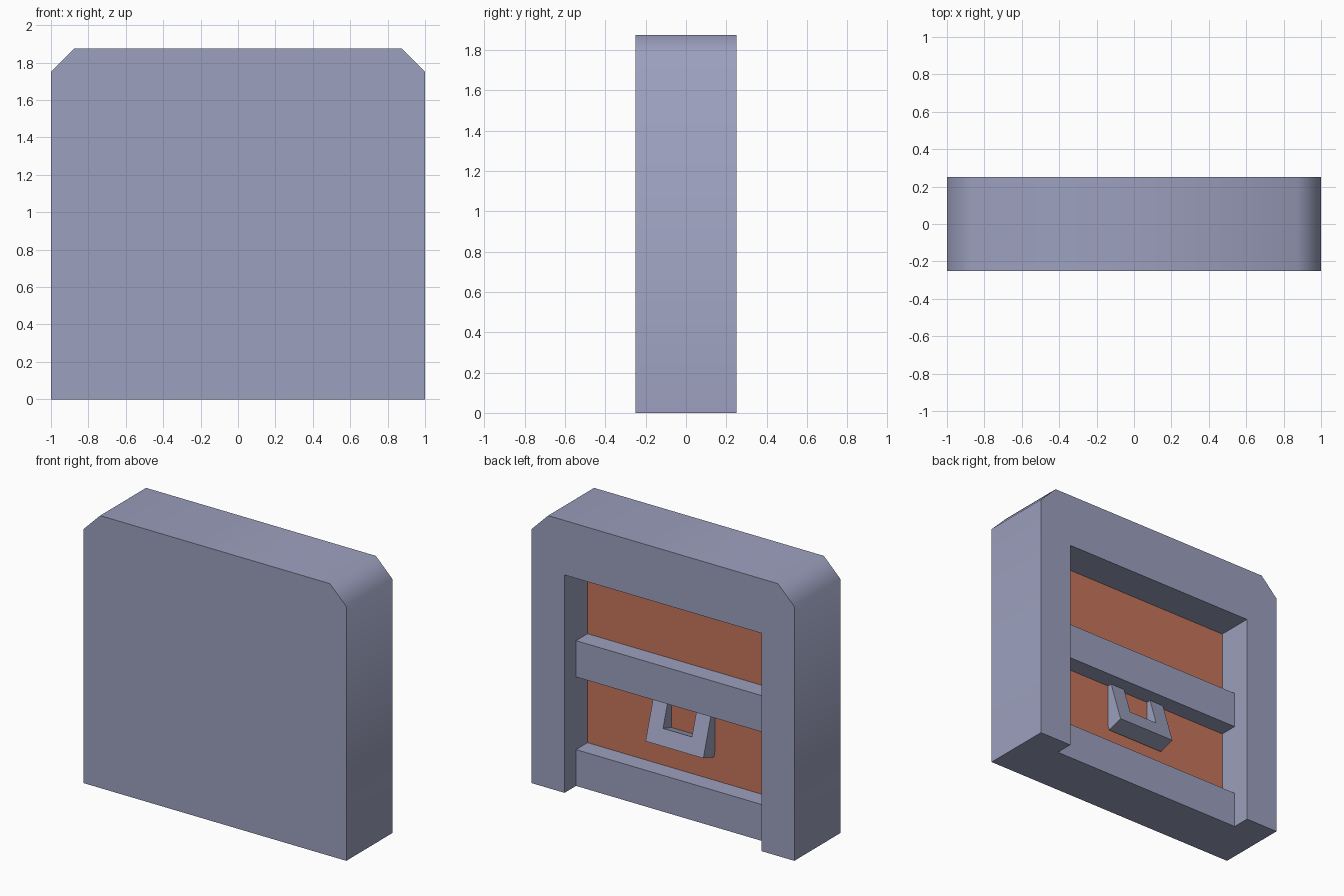
import bpy, bmesh, math
from mathutils import Matrix, Vector

if "Cube" in bpy.data.objects:
    bpy.data.objects.remove(bpy.data.objects["Cube"])


def material(name, rgb):
    m = bpy.data.materials.new(name)
    m.diffuse_color = (*rgb, 1.0)
    m.use_nodes = True
    m.node_tree.nodes["Principled BSDF"].inputs["Base Color"].default_value = m.diffuse_color
    return m


GREY = material("lavender grey", (0.33, 0.35, 0.51))
ORANGE = material("burnt orange", (0.57, 0.175, 0.10))


def finish(name, bm, *mats):
    bmesh.ops.recalc_face_normals(bm, faces=bm.faces)
    me = bpy.data.meshes.new(name)
    bm.to_mesh(me)
    bm.free()
    ob = bpy.data.objects.new(name, me)
    bpy.context.collection.objects.link(ob)
    for m in mats:
        me.materials.append(m)
    return ob


def prism(name, profile, y0, y1, matrix=Matrix()):
    """Extrude an (x, z) profile from y0 to y1, then place it."""
    bm = bmesh.new()
    face = bm.faces.new([bm.verts.new((x, y0, z)) for x, z in profile])
    new = bmesh.ops.extrude_face_region(bm, geom=[face])["geom"]
    bmesh.ops.translate(bm, vec=(0, y1 - y0, 0),
                        verts=[v for v in new if isinstance(v, bmesh.types.BMVert)])
    bmesh.ops.transform(bm, matrix=matrix, verts=bm.verts)
    return finish(name, bm, GREY)


# Body: chamfered slab with a recess in the back, open at the bottom
outer = [(1, 0), (1, 1.75), (0.875, 1.875), (-0.875, 1.875), (-1, 1.75), (-1, 0)]
inner = [(-0.75, 0), (-0.75, 1.5), (0.75, 1.5), (0.75, 0)]
bm = bmesh.new()
front, back, rim, deep = (
    [bm.verts.new((x, y, z)) for x, z in pts]
    for pts, y in ((outer, -0.25), (outer, 0.25), (inner, 0.25), (inner, 0.0)))
bm.faces.new(front)
bm.faces.new(back + rim)
panel = bm.faces.new(deep)
panel.material_index = 1
for a, b in ((front, back), (rim, deep)):
    for i in range(len(a) - 1):
        bm.faces.new((a[i], a[i + 1], b[i + 1], b[i]))
bm.faces.new((front[0], back[0], rim[3], deep[3], deep[0], rim[0], back[5], front[5]))
body = finish("body", bm, GREY, ORANGE)
bpy.context.view_layer.objects.active = body
body.select_set(True)
bpy.ops.object.shade_smooth_by_angle(angle=math.radians(50))

# Cross bars in the recess
for name, z in (("lower_bar", 0.0), ("upper_bar", 0.75)):
    prism(name, [(-0.75, z), (0.75, z), (0.75, z + 0.25), (-0.75, z + 0.25)], 0.0, 0.125)

# Tilted U-shaped pull handle hanging from the upper bar
w, t, h = 0.22, 0.11, 0.42
u = [(-w, 0), (w, 0), (w, h), (w - t, h), (w - t, t), (t - w, t), (t - w, h), (-w, h)]
place = Matrix.Translation(Vector((0, 0.126, 0.45))) @ Matrix.Rotation(math.radians(17.5), 4, 'X')
prism("pull_handle", u, -0.12, 0.0, place)
